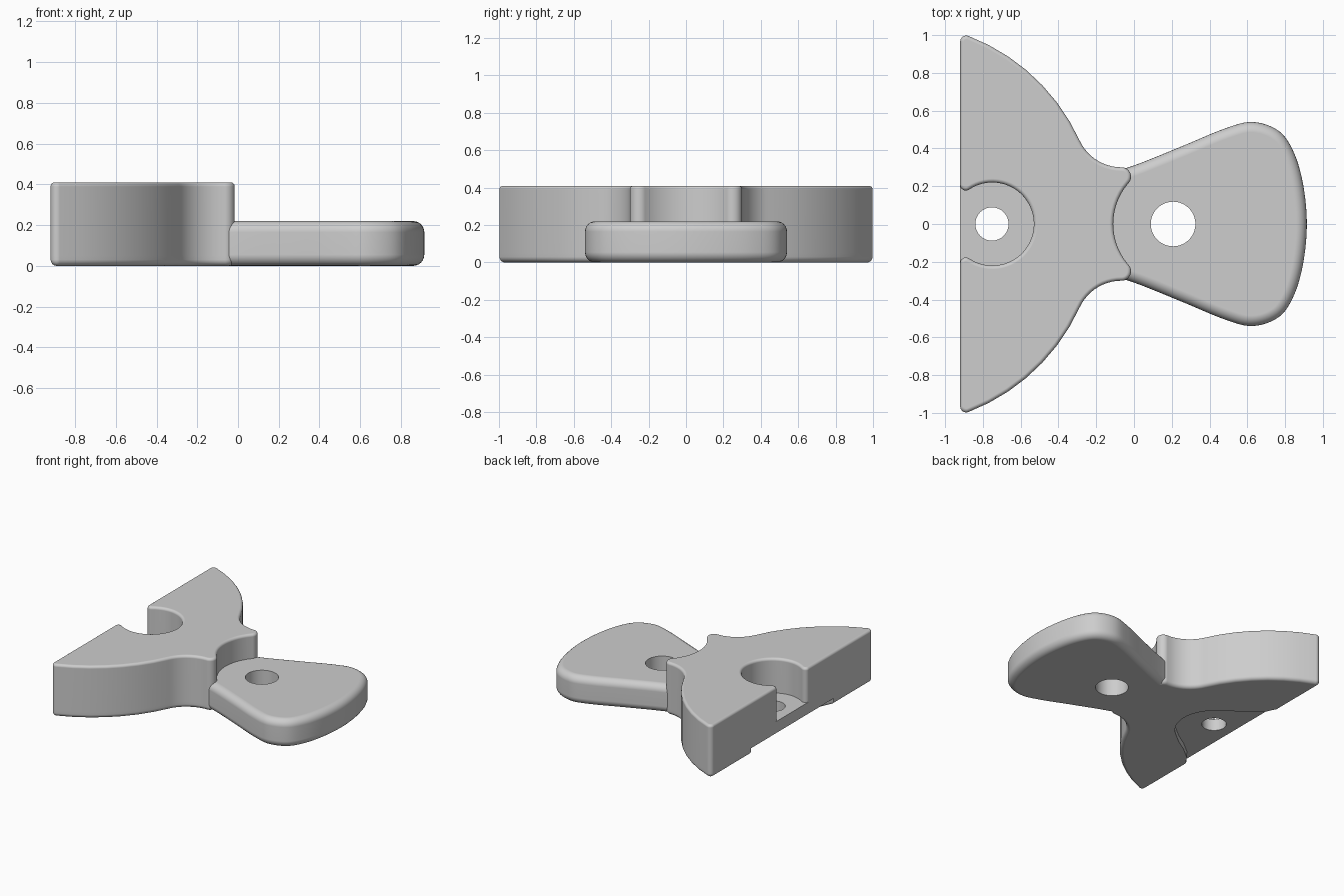
import bpy
import bmesh
from math import cos, sin, radians, pi
from mathutils import Vector

cube = bpy.data.objects.get("Cube")
if cube:
    bpy.data.objects.remove(cube, do_unlink=True)

# One plain grey for everything
grey = bpy.data.materials.new("plain_grey")
grey.use_nodes = True
grey.diffuse_color = (0.61, 0.61, 0.61, 1)
grey.node_tree.nodes["Principled BSDF"].inputs["Base Color"].default_value = (0.61, 0.61, 0.61, 1)


def arc(cx, cy, r, a0, a1):
    """Points along an arc, angles in degrees."""
    n = max(3, round(abs(a1 - a0) / 6))
    angles = [radians(a0 + (a1 - a0) * i / n) for i in range(n + 1)]
    return [Vector((cx + r * cos(a), cy + r * sin(a))) for a in angles]


def spline(points, steps=6):
    """Smooth curve through the points, mirrored at its first point."""
    p = [Vector(q) for q in points]
    p = [Vector((p[1].x, -p[1].y))] + p + [2 * p[-1] - p[-2]]
    out = []
    for a, b, c, d in zip(p, p[1:], p[2:], p[3:]):
        for i in range(steps):
            t = i / steps
            out.append(0.5 * (2 * b + (c - a) * t + (2 * a - 5 * b + 4 * c - d) * t * t
                              + (3 * b - a - 3 * c + d) * t ** 3))
    return out + [p[-2]]


def mirrored(half):
    """Close a half outline by reflecting it in y, without doubled points."""
    clean = []
    for q in half:
        if not clean or (q - clean[-1]).length > 0.0025:
            clean.append(q)
    back = [Vector((q.x, -q.y)) for q in reversed(clean) if abs(q.y) > 1e-4]
    return clean + back


def inward(points):
    """Mitred inward direction at each point of a counter-clockwise outline."""
    result = []
    for i, q in enumerate(points):
        a = (q - points[i - 1]).normalized()
        b = (points[(i + 1) % len(points)] - q).normalized()
        n = Vector((-a.y - b.y, a.x + b.x)).normalized()
        result.append(n / max(0.5, n.dot(Vector((-a.y, a.x)))))
    return result


def prism(name, points, z0, z1, low=0, high=0, crisp=lambda q: False, segments=6):
    """Upright slab with rounded lower and upper rims, except where crisp."""
    turns = [pi / 2 * i / segments for i in range(segments + 1)]
    profile = [(low * (1 - sin(t)), z0 + low * (1 - cos(t))) for t in turns] if low else [(0, z0)]
    profile += [(high * (1 - cos(t)), z1 - high * (1 - sin(t))) for t in turns] if high else [(0, z1)]
    normals = [n * (not crisp(q)) for q, n in zip(points, inward(points))]
    bm = bmesh.new()
    rings = [[bm.verts.new((*(q + n * d), z)) for q, n in zip(points, normals)] for d, z in profile]
    for lower, upper in zip(rings, rings[1:]):
        for i in range(len(points)):
            bm.faces.new((lower[i - 1], lower[i], upper[i], upper[i - 1]))
    bm.faces.new(reversed(rings[0]))
    bm.faces.new(rings[-1])
    mesh = bpy.data.meshes.new(name)
    bm.to_mesh(mesh)
    bm.free()
    mesh.materials.append(grey)
    obj = bpy.data.objects.new(name, mesh)
    bpy.context.collection.objects.link(obj)
    return obj


def activate(obj):
    bpy.ops.object.select_all(action='DESELECT')
    obj.select_set(True)
    bpy.context.view_layer.objects.active = obj


def drill(obj, x, radius):
    """Cut a round hole straight through and discard the cutter."""
    cutter = prism("cutter", arc(x, 0, radius, 0, 354), -0.1, 0.5)
    cutter.hide_render = True
    mod = obj.modifiers.new("hole", 'BOOLEAN')
    mod.operation, mod.solver, mod.object = 'DIFFERENCE', 'EXACT', cutter
    activate(obj)
    bpy.ops.object.modifier_apply(modifier=mod.name)
    bpy.data.objects.remove(cutter, do_unlink=True)


def finish(obj):
    activate(obj)
    bpy.ops.object.shade_smooth_by_angle(angle=radians(30))
    mod = obj.modifiers.new("even_shading", 'WEIGHTED_NORMAL')
    mod.keep_sharp = True


# Outer side of the thick half: cupped step, ear, neck fillet, broad arc, tip
outer = (arc(0.22, 0, 0.33, 180, 138.8)
         + arc(-0.066, 0.25, 0.05, -41.2, 90)
         + arc(-0.066, 0.5445, 0.2445, 270, 204.55)
         + arc(-1.258, 0, 1.066, 24.55, 69)
         + arc(-0.888, 0.9655, 0.032, 69, 180))

# Open round pocket with a flared mouth
pocket = arc(-0.89, 0.207, 0.03, 180, 304.1) + arc(-0.75, 0, 0.22, 124.1, 0)
thick_body = prism("thick_body", mirrored(outer + pocket), 0.05, 0.41, high=0.02)
finish(thick_body)

# Foot of the thick half, leaving a shallow bell-shaped recess
bell = [Vector(q) for q in ((-0.92, 0.51), (-0.86, 0.43), (-0.76, 0.35), (-0.665, 0.29))]
bell += arc(-0.75, 0, 0.28, 55, 0)
foot = prism("foot", mirrored(outer + bell), 0, 0.05, low=0.03,
             crisp=lambda q: -0.91 < q.x < -0.46 and abs(q.y) < 0.5)
finish(foot)

# Pocket floor with its small hole
pocket_floor = prism("pocket_floor", mirrored(pocket)[::-1], 0.05, 0.14)
drill(pocket_floor, -0.752, 0.088)
finish(pocket_floor)

# Thin rounded lobe with the larger hole
lobe = spline([(0.915, 0), (0.897, 0.2), (0.85, 0.37), (0.77, 0.49), (0.63, 0.54),
               (0.48, 0.505), (0.25, 0.41), (0, 0.31), (-0.2, 0.25)])
thin_lobe = prism("thin_lobe", mirrored(lobe), 0, 0.22, low=0.055, high=0.055)
drill(thin_lobe, 0.207, 0.118)
finish(thin_lobe)
